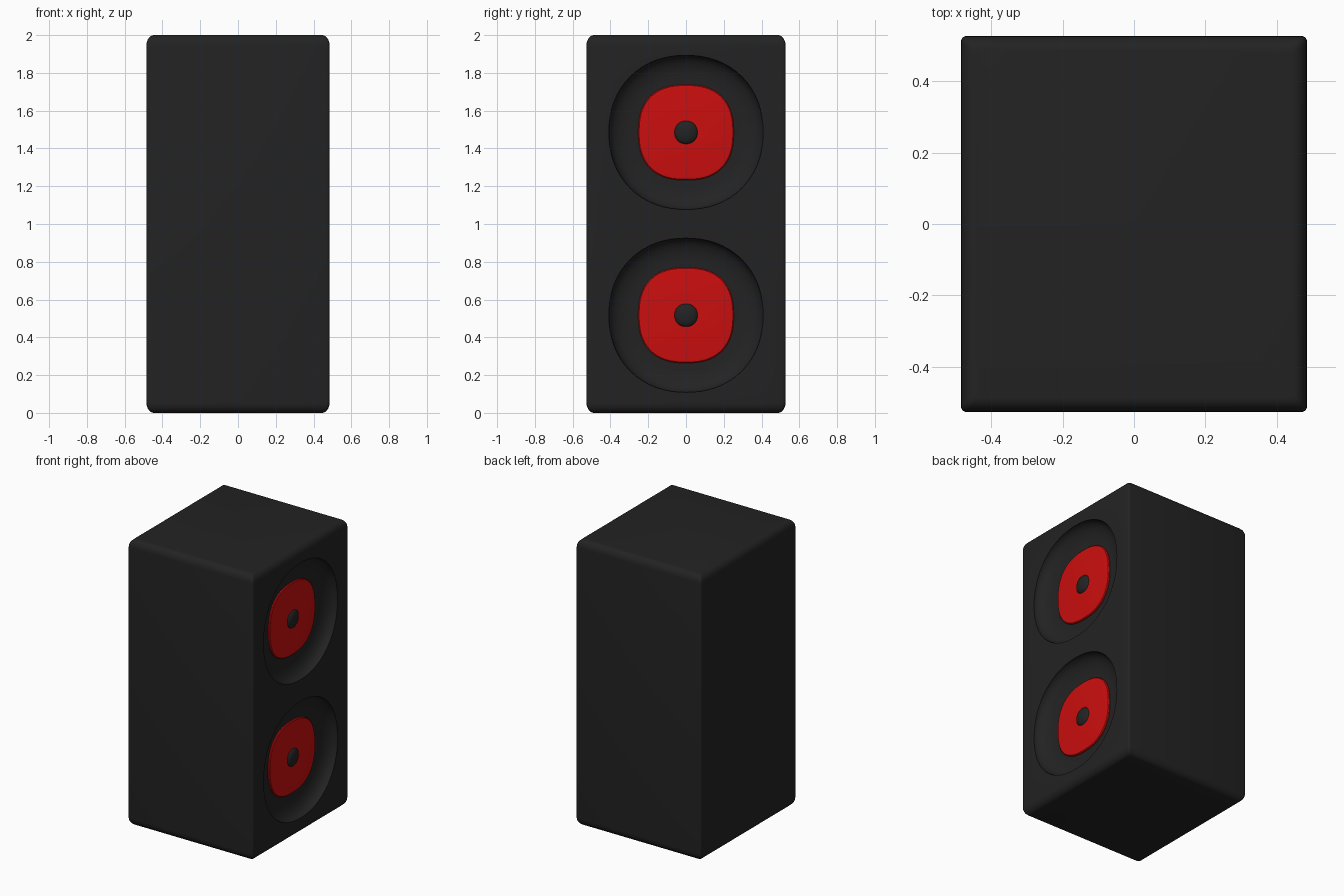
import bpy
import bmesh
from math import sin, cos, pi, radians

if "Cube" in bpy.data.objects:
    bpy.data.objects.remove(bpy.data.objects["Cube"], do_unlink=True)

HX, HY, H = 0.485, 0.527, 2.0
SPEAKER_HEIGHTS = {"upper": 1.485, "lower": 0.517}


def material(name, color):
    m = bpy.data.materials.new(name)
    m.use_nodes = True
    m.diffuse_color = color
    m.node_tree.nodes["Principled BSDF"].inputs["Base Color"].default_value = color
    return m


black = material("matte black", (0.0165, 0.0165, 0.0165, 1))
red = material("cone red", (0.6, 0.0044, 0.0044, 1))


def loft(name, rings, mat):
    """Skin a stack of equal-length rings and cap both ends."""
    bm = bmesh.new()
    loops = [[bm.verts.new(p) for p in ring] for ring in rings]
    n = len(loops[0])
    for a, b in zip(loops, loops[1:]):
        for i in range(n):
            j = (i + 1) % n
            bm.faces.new((a[i], a[j], b[j], b[i]))
    bm.faces.new(loops[0])
    bm.faces.new(loops[-1])
    bmesh.ops.recalc_face_normals(bm, faces=bm.faces)
    mesh = bpy.data.meshes.new(name)
    bm.to_mesh(mesh)
    bm.free()
    mesh.materials.append(mat)
    ob = bpy.data.objects.new(name, mesh)
    bpy.context.collection.objects.link(ob)
    return ob


def smooth(ob, angle=35):
    bpy.ops.object.select_all(action="DESELECT")
    ob.select_set(True)
    bpy.context.view_layer.objects.active = ob
    bpy.ops.object.shade_smooth_by_angle(angle=radians(angle))


def box_ring(z, inset, r=0.015, seg=4):
    """Rounded rectangle at height z."""
    pts = []
    for k, (sx, sy) in enumerate([(1, 1), (-1, 1), (-1, -1), (1, -1)]):
        for i in range(seg + 1):
            a = (k + i / seg) * pi / 2
            pts.append((sx * (HX - inset - r) + r * cos(a),
                        sy * (HY - inset - r) + r * sin(a), z))
    return pts


def round_ring(r, depth, zc, power, n=64):
    """Slightly squared circle facing +x, set back from the baffle."""
    pts = []
    for i in range(n):
        c, s = cos(2 * pi * i / n), sin(2 * pi * i / n)
        k = r / (abs(c) ** power + abs(s) ** power) ** (1 / power)
        pts.append((HX - depth, k * c, zc + k * s))
    return pts


def turned(name, profile, zc, power, mat):
    return loft(name, [round_ring(r, d, zc, power) for r, d in profile], mat)


# Cabinet with softly rounded top and bottom edges
arc = [(0.055 * (1 - sin(t)), 0.04 * (1 - cos(t)))
       for t in (pi / 2 * (1 - i / 6) for i in range(7))]
arc = [(z, i) for z, i in arc]
rings = [box_ring(z, i) for z, i in arc] + [box_ring(H - z, i) for z, i in reversed(arc)]
cabinet = loft("cabinet", rings, black)

# Bowl recesses cut into the cabinet
bowl = [(0.408, -0.05), (0.408, 0.008)]
bowl += [(0.28 + 0.125 * cos(t), 0.008 + 0.067 * sin(t))
         for t in (pi / 2 * i / 8 for i in range(1, 9))]
for label, zc in SPEAKER_HEIGHTS.items():
    cutter = turned(label + "_bowl_cutter", bowl, zc, 2.15, black)
    cutter.hide_render = True
    mod = cabinet.modifiers.new(label + " bowl", "BOOLEAN")
    mod.operation = "DIFFERENCE"
    mod.solver = "EXACT"
    mod.object = cutter
    bpy.context.view_layer.objects.active = cabinet
    bpy.ops.object.modifier_apply(modifier=mod.name)
    bpy.data.objects.remove(cutter, do_unlink=True)
smooth(cabinet)

# Red cones and black dust caps
cone = [(0.253, 0.09), (0.253, 0.068), (0.248, 0.063), (0.235, 0.061), (0.05, 0.06)]
cap = [(0.062 * cos(t), 0.065 - 0.025 * sin(t))
       for t in (pi / 2 * i / 8 for i in range(8))]
for label, zc in SPEAKER_HEIGHTS.items():
    smooth(turned(label + "_cone", cone, zc, 2.45, red))
    smooth(turned(label + "_dust_cap", cap, zc, 2.15, black))
